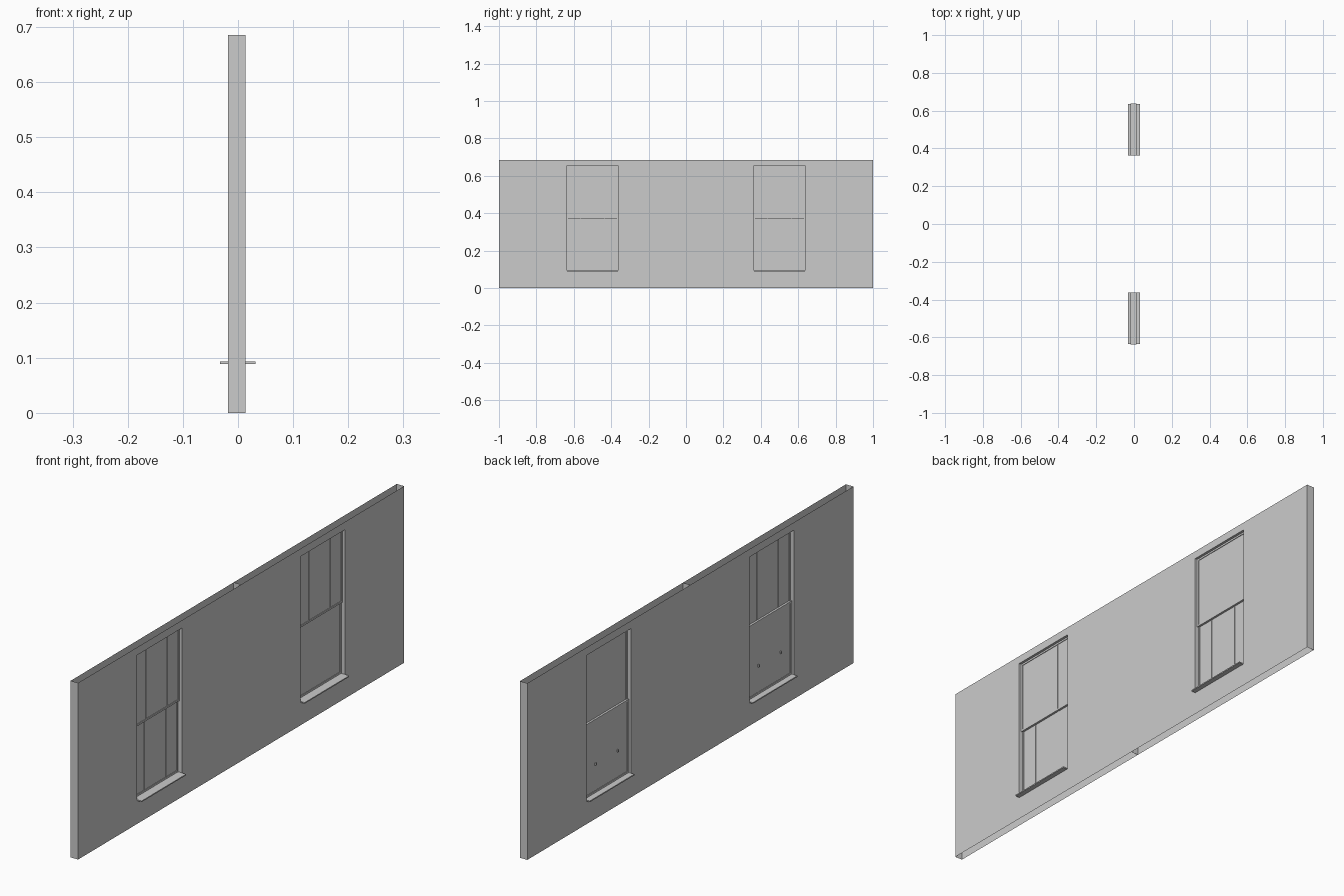
import bpy, bmesh

if "Cube" in bpy.data.objects:
    bpy.data.objects.remove(bpy.data.objects["Cube"])

X0, X1, H = -0.0185, 0.0133, 0.6855      # wall faces and height
HW, Z0, Z1 = 0.137, 0.091, 0.655         # window half width, bottom, top
XM = (X0 + X1) / 2
CENTRES = (-0.5, 0.5)


def finish(bm, name):
    me = bpy.data.meshes.new(name)
    bm.to_mesh(me)
    bm.free()
    ob = bpy.data.objects.new(name, me)
    bpy.context.collection.objects.link(ob)
    return ob


def box(bm, x0, x1, y0, y1, z0, z1):
    vs = bmesh.ops.create_cube(bm, size=1)["verts"]
    for v in vs:
        v.co.x = x0 if v.co.x < 0 else x1
        v.co.y = y0 if v.co.y < 0 else y1
        v.co.z = z0 if v.co.z < 0 else z1


# hollow wall: two sheets with openings, end caps, centre partition, no top or bottom
bm = bmesh.new()


def quad(*pts):
    bm.faces.new([bm.verts.new(p) for p in pts])


ys = [-1, -0.5 - HW, -0.5 + HW, 0, 0.5 - HW, 0.5 + HW, 1]
zs = [0, Z0, Z1, H]
for i in range(6):
    for j in range(3):
        if j == 1 and i in (1, 4):
            continue
        a, b, c, d = ys[i], ys[i + 1], zs[j], zs[j + 1]
        quad((X1, a, c), (X1, b, c), (X1, b, d), (X1, a, d))
        quad((X0, b, c), (X0, a, c), (X0, a, d), (X0, b, d))
quad((X0, -1, 0), (X1, -1, 0), (X1, -1, H), (X0, -1, H))
quad((X1, 1, 0), (X0, 1, 0), (X0, 1, H), (X1, 1, H))
quad((X0, 0, 0), (X1, 0, 0), (X1, 0, H), (X0, 0, H))
# reveals lining each opening
for c in CENTRES:
    l, r = c - HW, c + HW
    quad((X1, l, Z0), (X0, l, Z0), (X0, l, Z1), (X1, l, Z1))
    quad((X0, r, Z0), (X1, r, Z0), (X1, r, Z1), (X0, r, Z1))
    quad((X0, l, Z0), (X1, l, Z0), (X1, r, Z0), (X0, r, Z0))
    quad((X1, l, Z1), (X0, l, Z1), (X0, r, Z1), (X1, r, Z1))
bmesh.ops.remove_doubles(bm, verts=bm.verts, dist=1e-5)
finish(bm, "wall")


def sash(name, c, xc, z0, z1):
    """Two stiles, two rails and two glazing bars around a sheet of glass."""
    t, w = 0.003, 0.007
    bm = bmesh.new()
    for s in (-1, 1):
        y = c + s * (HW - w / 2)
        box(bm, xc - t, xc + t, y - w / 2, y + w / 2, z0, z1)
        y = c + s * 0.066
        box(bm, xc - 0.0018, xc + 0.0018, y - 0.002, y + 0.002, z0 + w, z1 - w)
    for z in (z0, z1 - w):
        box(bm, xc - t, xc + t, c - HW + w, c + HW - w, z, z + w)
    finish(bm, name + "_frame")
    bm = bmesh.new()
    box(bm, xc - 0.0006, xc + 0.0006, c - HW + w, c + HW - w, z0 + w, z1 - w)
    finish(bm, name + "_glass")


for c in CENTRES:
    # sliding sashes overlapping at the meeting rail
    sash("upper_sash", c, XM + 0.003, 0.371, Z1)
    sash("lower_sash", c, XM - 0.003, 0.0935, 0.378)
    # sill running through the wall
    bm = bmesh.new()
    box(bm, -0.0325, 0.0317, c - HW + 0.0005, c + HW - 0.0005, 0.089, 0.0935)
    finish(bm, "sill")
    # small pulls on the lower sash
    bm = bmesh.new()
    for s in (-1, 1):
        y = c + s * 0.068
        box(bm, XM - 0.010, XM - 0.004, y - 0.003, y + 0.003, 0.200, 0.209)
    finish(bm, "sash_pulls")
